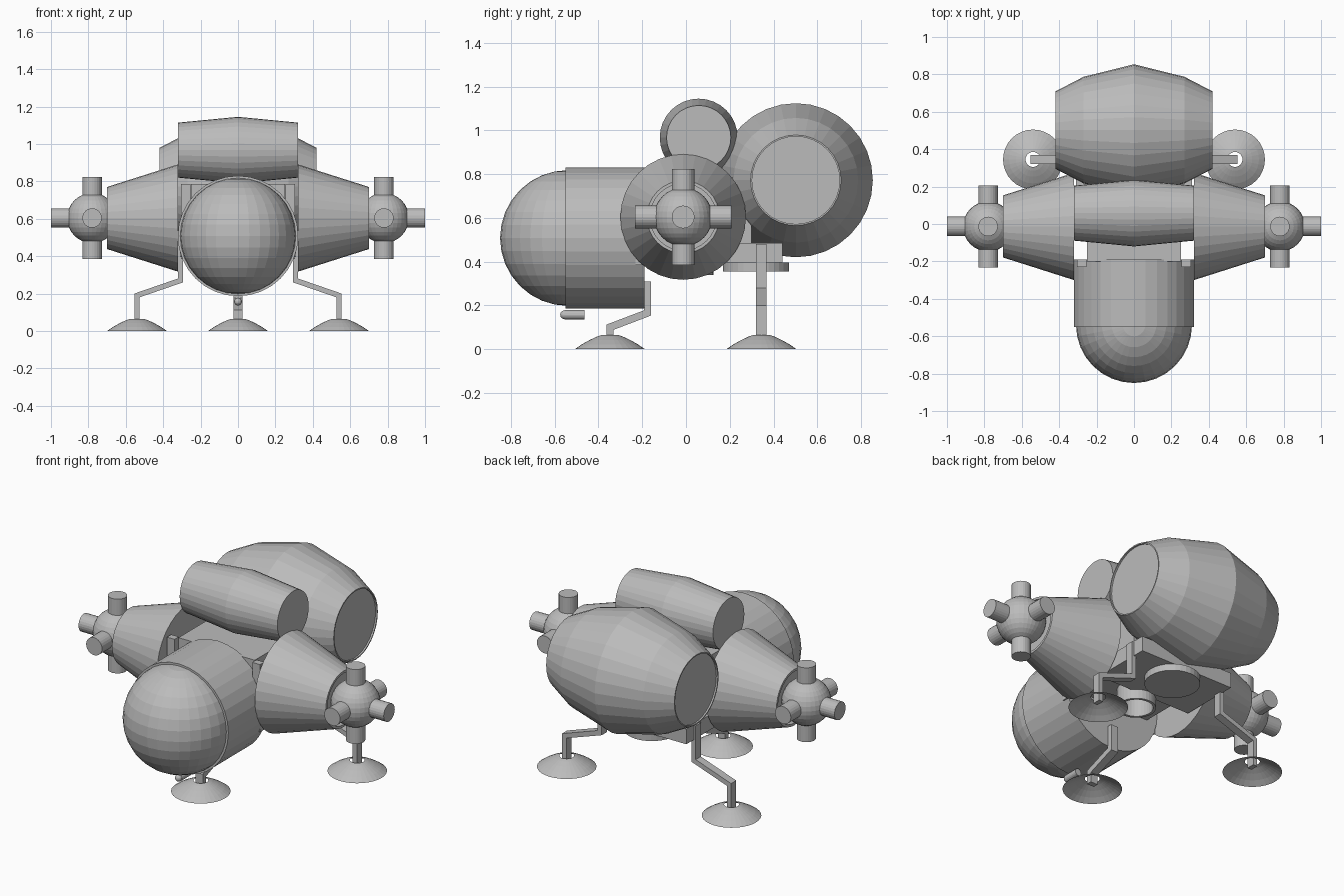
import bpy, bmesh, math
from mathutils import Vector, Matrix

if "Cube" in bpy.data.objects:
    bpy.data.objects.remove(bpy.data.objects["Cube"])

grey = bpy.data.materials.new("hull grey")
grey.diffuse_color = (0.5, 0.5, 0.5, 1)
grey.use_nodes = True
grey.node_tree.nodes["Principled BSDF"].inputs["Base Color"].default_value = grey.diffuse_color


def finish(bm, name):
    bmesh.ops.remove_doubles(bm, verts=bm.verts, dist=1e-5)
    bmesh.ops.recalc_face_normals(bm, faces=bm.faces)
    me = bpy.data.meshes.new(name)
    bm.to_mesh(me)
    bm.free()
    me.materials.append(grey)
    ob = bpy.data.objects.new(name, me)
    bpy.context.collection.objects.link(ob)
    return ob


def turned(name, profile, loc, axis, caps=True, seg=32):
    """Turn (distance, radius) points about an axis direction through loc."""
    bm = bmesh.new()
    m = Matrix.Translation(loc) @ Vector(axis).to_track_quat('Z', 'Y').to_matrix().to_4x4()
    rings = []
    for t, r in profile:
        rings.append([bm.verts.new(m @ Vector((r * math.cos(2 * math.pi * i / seg),
                                               r * math.sin(2 * math.pi * i / seg), t)))
                      for i in range(seg)])
    for a, b in zip(rings, rings[1:]):
        for i in range(seg):
            j = (i + 1) % seg
            bm.faces.new((a[i], a[j], b[j], b[i]))
    if caps:
        bm.faces.new(rings[0])
        bm.faces.new(rings[-1])
    return finish(bm, name)


def ball(name, r, loc):
    bm = bmesh.new()
    bmesh.ops.create_uvsphere(bm, u_segments=32, v_segments=16, radius=r,
                              matrix=Matrix.Translation(loc))
    return finish(bm, name)


def box(name, lo, hi):
    bm = bmesh.new()
    c = [(a + b) / 2 for a, b in zip(lo, hi)]
    s = [b - a for a, b in zip(lo, hi)]
    bmesh.ops.create_cube(bm, size=1, matrix=Matrix.Translation(c) @ Matrix.Diagonal((*s, 1)))
    return finish(bm, name)


def leg(name, path, half, wide):
    """Bent square bar: path points with in-plane half offsets, widened along 'wide'."""
    bm = bmesh.new()
    wide = Vector(wide)
    rings = []
    for p, h in zip(path, half):
        p, h = Vector(p), Vector(h)
        rings.append([bm.verts.new(p + o) for o in (h + wide, h - wide, -h - wide, -h + wide)])
    for a, b in zip(rings, rings[1:]):
        for i in range(4):
            j = (i + 1) % 4
            bm.faces.new((a[i], a[j], b[j], b[i]))
    bm.faces.new(rings[0])
    bm.faces.new(rings[-1])
    return finish(bm, name)


def foot(name, x, y):
    # open dome with a hole where the leg enters
    turned(name, [(0, 0.16), (0.022, 0.128), (0.042, 0.092), (0.057, 0.06), (0.064, 0.04)],
           (x, y, 0), (0, 0, 1), caps=False)


# Front cabin with round nose
turned("cabin_drum", [(0.19, 0.322), (0.55, 0.322)], (0, 0, 0.508), (0, -1, 0))
ball("cabin_nose", 0.31, (0, -0.54, 0.508))
turned("belly_pipe", [(0.465, 0.021), (0.555, 0.021)], (0, 0, 0.157), (0, -1, 0), seg=16)
ball("belly_pipe_tip", 0.02, (0, -0.555, 0.157))

# Upper and rear barrel tanks
turned("upper_tank", [(-0.32, 0.147), (0, 0.178), (0.32, 0.147)], (0, 0.058, 0.967), (1, 0, 0))
half = [(0.0, 0.352), (0.27, 0.285), (0.42, 0.207), (0.42, 0.2), (0.41, 0.2)]
turned("rear_tank", [(-t, r) for t, r in half[:0:-1]] + half, (0, 0.502, 0.772), (1, 0, 0))

# Core body, lower deck and engine discs
box("core_body", (-0.25, -0.2, 0.45), (0.25, 0.3, 0.785))
box("lower_deck", (-0.31, 0.08, 0.395), (0.31, 0.44, 0.485))
turned("rear_engine_disc", [(0.355, 0.15), (0.395, 0.15)], (0, 0.32, 0), (0, 0, 1))
turned("core_engine_ring", [(0.46, 0.09), (0.34, 0.09), (0.34, 0.105), (0.46, 0.105)],
       (0, 0.02, 0), (0, 0, 1))

for s, side in ((-1, "left"), (1, "right")):
    # Side cone with recessed outer end, thruster ball and nozzles
    turned(side + "_side_cone", [(0.32, 0.287), (0.7, 0.166), (0.7, 0.152), (0.67, 0.152)],
           (0, -0.013, 0.604), (s, 0, 0))
    hub = (s * 0.78, -0.013, 0.604)
    ball(side + "_thruster_ball", 0.134, hub)
    for k, d in enumerate(((0, 0, 1), (0, 0, -1), (0, 1, 0), (0, -1, 0), (s, 0, 0))):
        turned(f"{side}_nozzle_{k}", [(0.05, 0.052), (0.22, 0.052)], hub, d, seg=24)
    # Frame post beside the cabin
    box(side + "_frame_post", (s * 0.28 - 0.025, -0.23, 0.385), (s * 0.28 + 0.025, -0.19, 0.785))
    # Rear leg and foot
    leg(side + "_rear_leg",
        [(s * 0.54, 0.345, 0.03), (s * 0.54, 0.345, 0.19), (s * 0.308, 0.345, 0.27),
         (s * 0.308, 0.345, 0.48)],
        [(s * 0.014, 0, 0), (s * 0.014, 0, 0.01), (s * 0.014, 0, 0.01), (s * 0.014, 0, 0)],
        (0, 0.024, 0))
    foot(side + "_rear_foot", s * 0.54, 0.345)

# Front leg and foot
leg("front_leg",
    [(0, -0.348, 0.03), (0, -0.348, 0.1), (0, -0.177, 0.165), (0, -0.177, 0.31)],
    [(0, -0.016, 0), (0, -0.016, 0.012), (0, -0.016, 0.012), (0, -0.016, 0)],
    (0.024, 0, 0))
foot("front_foot", 0, -0.348)
